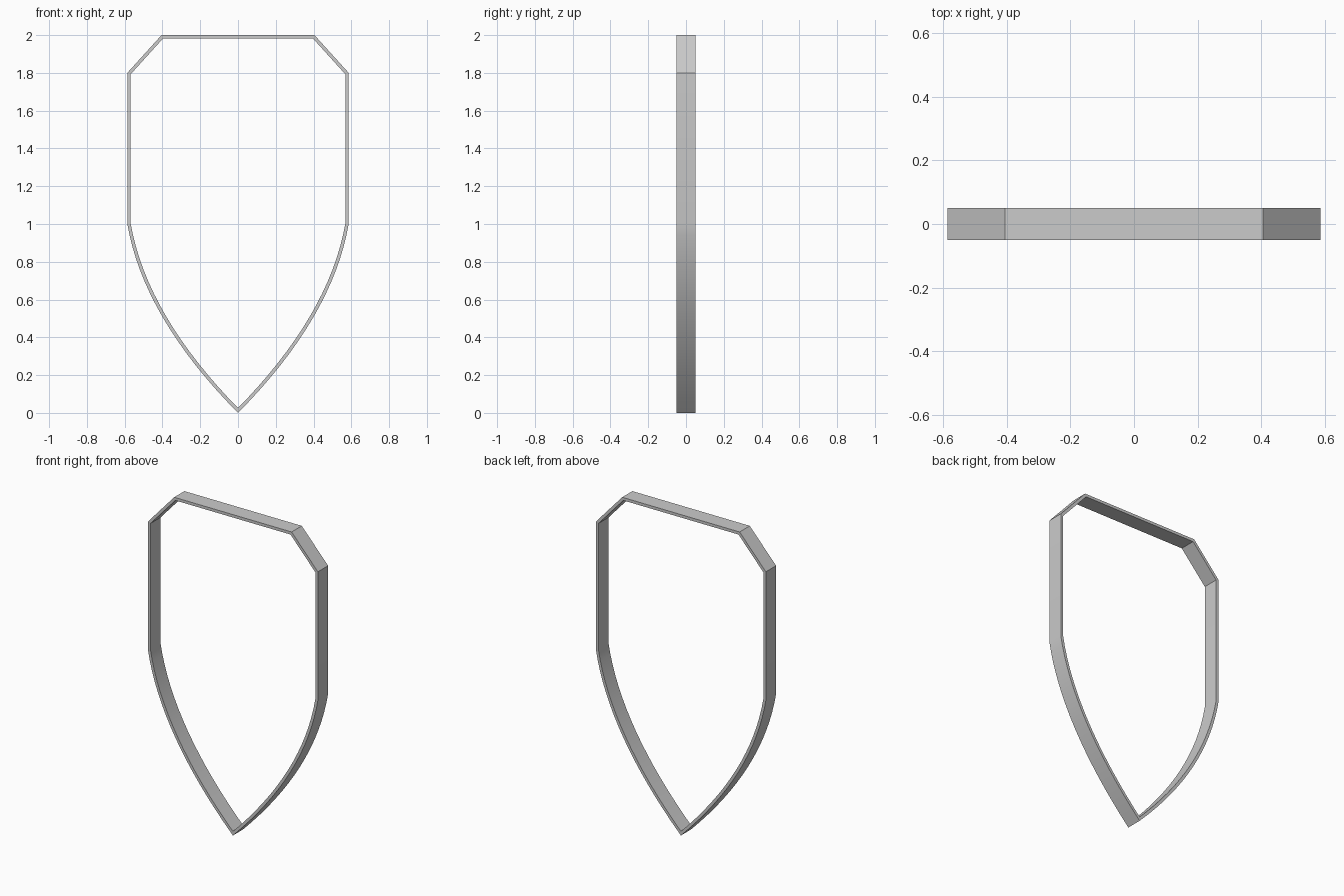
import bpy, bmesh
from mathutils import Vector

if "Cube" in bpy.data.objects:
    bpy.data.objects.remove(bpy.data.objects["Cube"])

DEPTH, WALL, STEPS = 0.1, 0.018, 16


def bezier(a, b, c, t):
    return a * (1 - t) ** 2 + b * (2 * t * (1 - t)) + c * t * t


# Right half of the shield outline, from bottom tip to top corner
tip, ctrl, side = Vector((0, 0)), Vector((0.5, 0.505)), Vector((0.586, 1.0))
half = [bezier(tip, ctrl, side, i / STEPS) for i in range(STEPS + 1)]
half += [Vector((0.586, 1.8)), Vector((0.405, 2.0))]
outer = half + [Vector((-p.x, p.y)) for p in reversed(half[1:])]


def inset(points, dist):
    # Mitred inward offset of a counter-clockwise loop
    result = []
    for i, p in enumerate(points):
        d1 = (p - points[i - 1]).normalized()
        d2 = (points[(i + 1) % len(points)] - p).normalized()
        n1, n2 = Vector((-d1.y, d1.x)), Vector((-d2.y, d2.x))
        result.append(p + (n1 + n2) * (dist / (1 + n1.dot(n2))))
    return result


inner = inset(outer, WALL)

# Rectangular section swept round the outline
bm = bmesh.new()
rings = []
for loop, y in ((outer, -DEPTH / 2), (outer, DEPTH / 2),
                (inner, DEPTH / 2), (inner, -DEPTH / 2)):
    rings.append([bm.verts.new((p.x, y, p.y)) for p in loop])
n = len(outer)
for k in range(4):
    a, b = rings[k], rings[(k + 1) % 4]
    for i in range(n):
        j = (i + 1) % n
        bm.faces.new((a[i], a[j], b[j], b[i]))
bmesh.ops.recalc_face_normals(bm, faces=bm.faces)
mesh = bpy.data.meshes.new("shield_frame")
bm.to_mesh(mesh)
bm.free()

frame = bpy.data.objects.new("shield_frame", mesh)
bpy.context.collection.objects.link(frame)
grey = bpy.data.materials.new("light grey")
grey.diffuse_color = (0.6, 0.6, 0.6, 1)
grey.use_nodes = True
grey.node_tree.nodes["Principled BSDF"].inputs["Base Color"].default_value = grey.diffuse_color
mesh.materials.append(grey)

# Smooth curve, sharp corners
bpy.context.view_layer.objects.active = frame
frame.select_set(True)
bpy.ops.object.shade_smooth_by_angle(angle=0.52)
